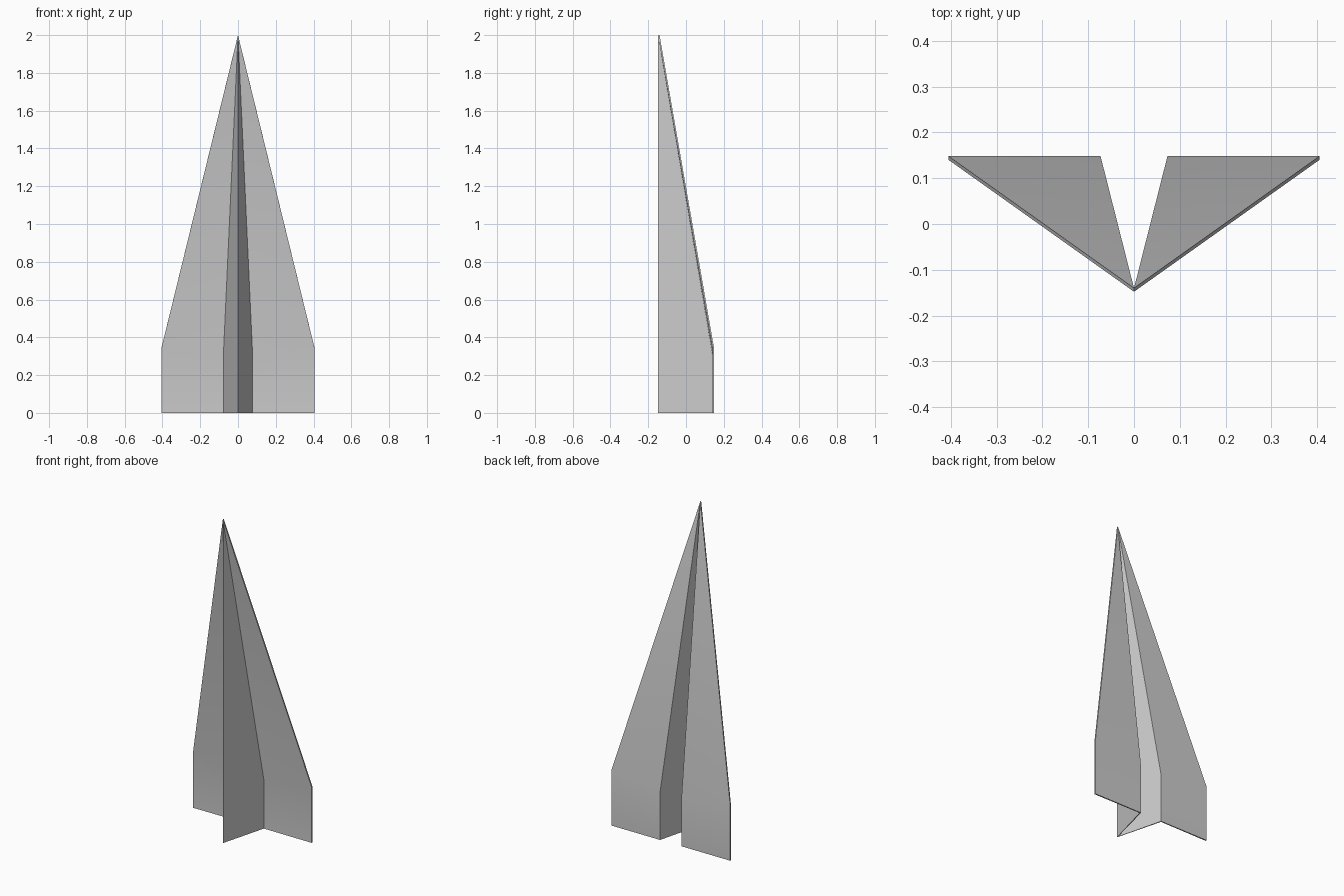
import bpy

if "Cube" in bpy.data.objects:
    bpy.data.objects.remove(bpy.data.objects["Cube"])

# Folded paper dart standing on its tail: right half, mirrored below
nose = (0, -0.14, 2.0)
keel = (0, -0.14, 0)
fold_low, fold_high = (0.073, 0.148, 0), (0.073, 0.148, 0.3)
tip_low, tip_high = (0.405, 0.148, 0), (0.405, 0.148, 0.345)
verts = [nose, keel, fold_low, fold_high, tip_low, tip_high]
faces = [
    (1, 2, 3, 0),   # body wall from keel to fold
    (2, 4, 5, 3),   # flat rear of wing
    (3, 5, 0),      # tapering front of wing
]
mesh = bpy.data.meshes.new("paper_plane")
mesh.from_pydata(verts, [], faces)
plane = bpy.data.objects.new("paper_plane", mesh)
bpy.context.collection.objects.link(plane)

# Mirror to the left half, then give the sheet thickness on its outer side
mirror = plane.modifiers.new("mirror", 'MIRROR')
mirror.use_clip = True
sheet = plane.modifiers.new("sheet", 'SOLIDIFY')
sheet.thickness = 0.008
sheet.offset = 1

# Soft bend in the wings, crisp folds
bpy.context.view_layer.objects.active = plane
plane.select_set(True)
bpy.ops.object.modifier_apply(modifier="mirror")
bpy.ops.object.modifier_apply(modifier="sheet")
bpy.ops.object.shade_smooth_by_angle(angle=0.52)
